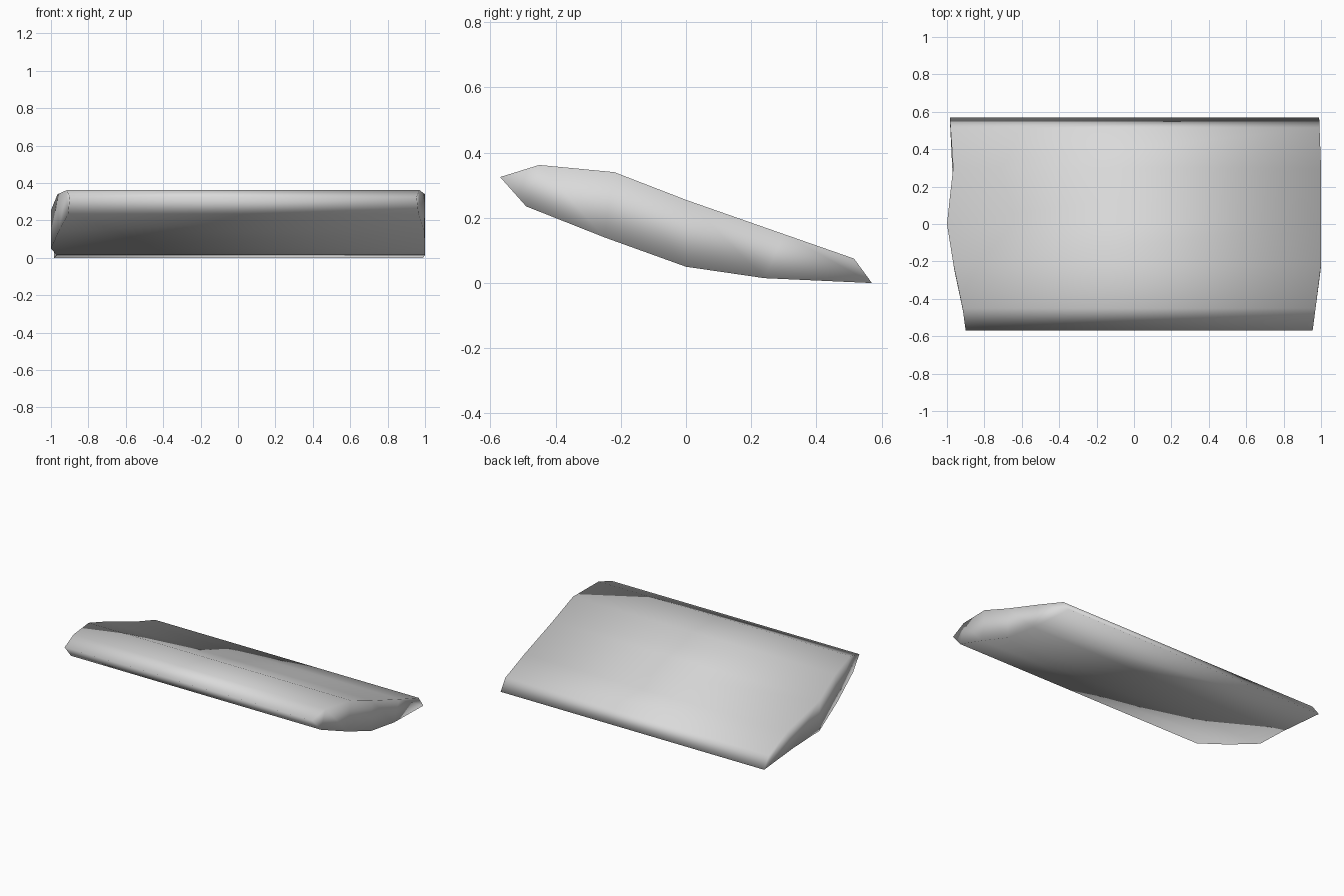
import bpy
import bmesh

cube = bpy.data.objects.get("Cube")
if cube:
    bpy.data.objects.remove(cube, do_unlink=True)

# Plain grey finish
grey = bpy.data.materials.new("light_grey")
grey.use_nodes = True
colour = (0.7, 0.7, 0.7, 1)
grey.diffuse_color = colour
grey.node_tree.nodes["Principled BSDF"].inputs["Base Color"].default_value = colour

# Tilted aerofoil profile (y, z), top and bottom both run from nose to tail
nose = (-0.57, 0.325)
top = [(-0.45, 0.362), (-0.22, 0.34), (0.0, 0.255), (0.3, 0.15), (0.515, 0.075)]
bottom = [(-0.49, 0.235), (-0.25, 0.14), (0.0, 0.05), (0.24, 0.015), (0.57, 0.0)]

# Outline of each end, as (y, x) pairs
right_outline = [(-0.57, -0.90), (-0.48, -0.91), (-0.25, -0.96), (0.0, -1.0),
                 (0.27, -0.965), (0.57, -0.985)]
left_outline = [(-0.57, 0.955), (-0.23, 1.0), (0.3, 1.0), (0.57, 0.99)]


def outline_x(outline, y):
    """Position of the end at depth y."""
    for (y0, x0), (y1, x1) in zip(outline, outline[1:]):
        if y <= y1:
            return x0 + (x1 - x0) * (y - y0) / (y1 - y0)
    return outline[-1][1]


def add_ring(bm, outline):
    points = [nose] + top + bottom[::-1]
    return [bm.verts.new((outline_x(outline, y), y, z)) for y, z in points]


def cap_end(bm, ring):
    """Close the end with strips running from the top edge to the bottom edge."""
    n = len(ring)
    bm.faces.new((ring[0], ring[1], ring[-1]))
    for i in range(1, len(top)):
        bm.faces.new((ring[i], ring[i + 1], ring[n - i - 1], ring[n - i]))


# Slanted panel: two profile rings joined by long faces
bm = bmesh.new()
right_ring = add_ring(bm, right_outline)
left_ring = add_ring(bm, left_outline)
count = len(right_ring)
for i in range(count):
    j = (i + 1) % count
    bm.faces.new((right_ring[i], right_ring[j], left_ring[j], left_ring[i]))
cap_end(bm, right_ring)
cap_end(bm, left_ring)
bmesh.ops.recalc_face_normals(bm, faces=bm.faces[:])
for face in bm.faces:
    face.smooth = True

mesh = bpy.data.meshes.new("slanted_panel")
bm.to_mesh(mesh)
bm.free()
mesh.materials.append(grey)
panel = bpy.data.objects.new("slanted_panel", mesh)
bpy.context.collection.objects.link(panel)
